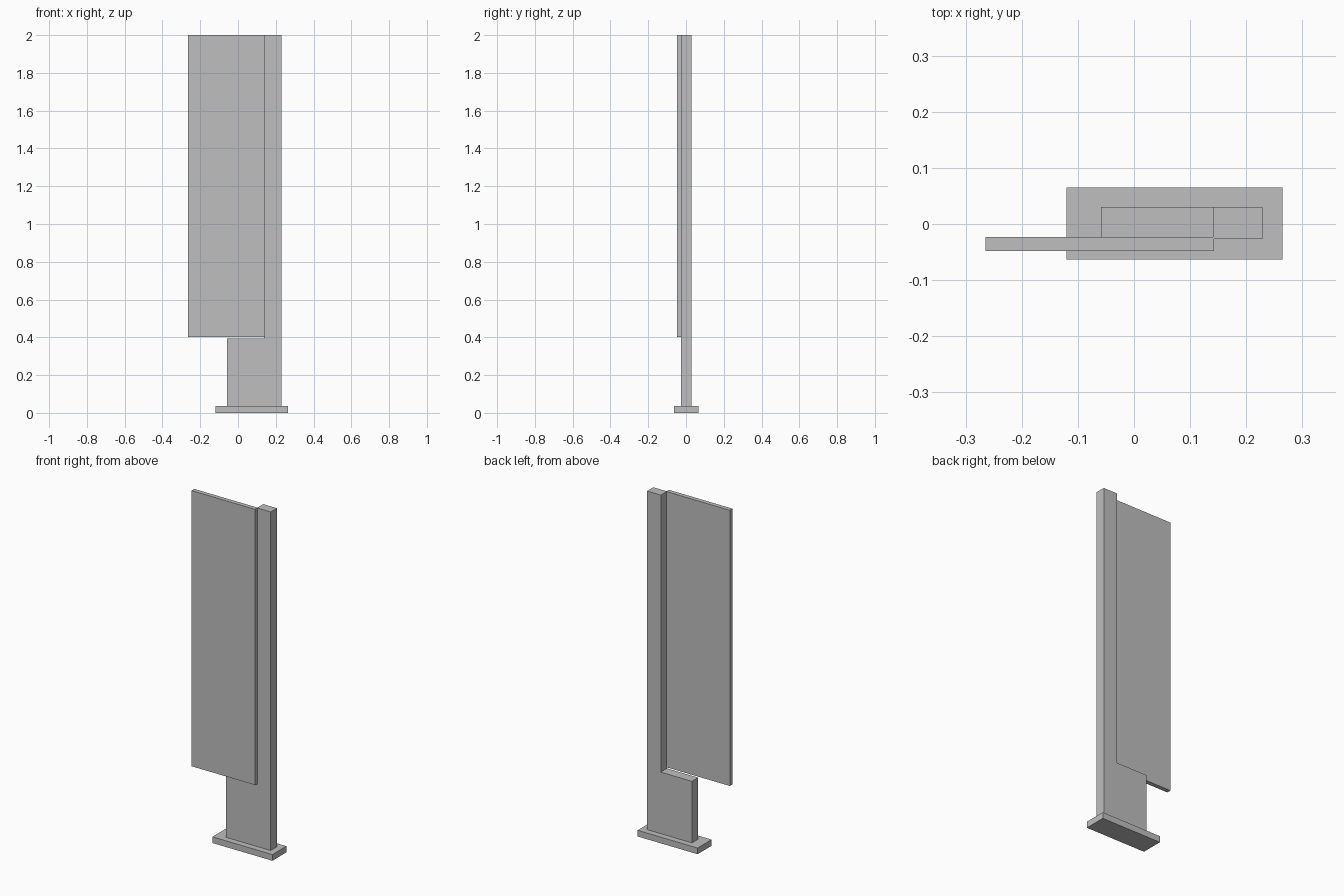
import bpy
import bmesh

default = bpy.data.objects.get("Cube")
if default:
    bpy.data.objects.remove(default, do_unlink=True)

# Single plain grey finish
GREY = (0.52, 0.52, 0.52, 1.0)
grey = bpy.data.materials.new("plain_grey")
grey.use_nodes = True
grey.diffuse_color = GREY
for node in grey.node_tree.nodes:
    if node.type == 'BSDF_PRINCIPLED':
        node.inputs["Base Color"].default_value = GREY


def extrude_front(name, outline, y_front, y_back):
    """Flat x-z outline extruded along y into a solid slab."""
    bm = bmesh.new()
    face = bm.faces.new([bm.verts.new((x, y_front, z)) for x, z in outline])
    grown = bmesh.ops.extrude_face_region(bm, geom=[face])
    moved = [v for v in grown["geom"] if isinstance(v, bmesh.types.BMVert)]
    bmesh.ops.translate(bm, verts=moved, vec=(0, y_back - y_front, 0))
    bmesh.ops.recalc_face_normals(bm, faces=bm.faces)
    mesh = bpy.data.meshes.new(name)
    bm.to_mesh(mesh)
    bm.free()
    mesh.materials.append(grey)
    obj = bpy.data.objects.new(name, mesh)
    bpy.context.collection.objects.link(obj)
    return obj


def rectangle(left, right, bottom, top):
    return [(left, bottom), (right, bottom), (right, top), (left, top)]


# Foot plate on the ground
BASE_TOP = 0.036
extrude_front("base_plate", rectangle(-0.12, 0.265, 0, BASE_TOP), -0.063, 0.065)

# L-shaped post: wide foot with a slim upright on the left
STEP = 0.393
extrude_front("post", [(-0.059, BASE_TOP), (0.229, BASE_TOP), (0.229, 2),
                       (0.141, 2), (0.141, STEP), (-0.059, STEP)], -0.027, 0.03)

# Thin sign panel hung on the front of the upright
extrude_front("sign_panel", rectangle(-0.265, 0.143, 0.401, 2), -0.048, -0.023)
